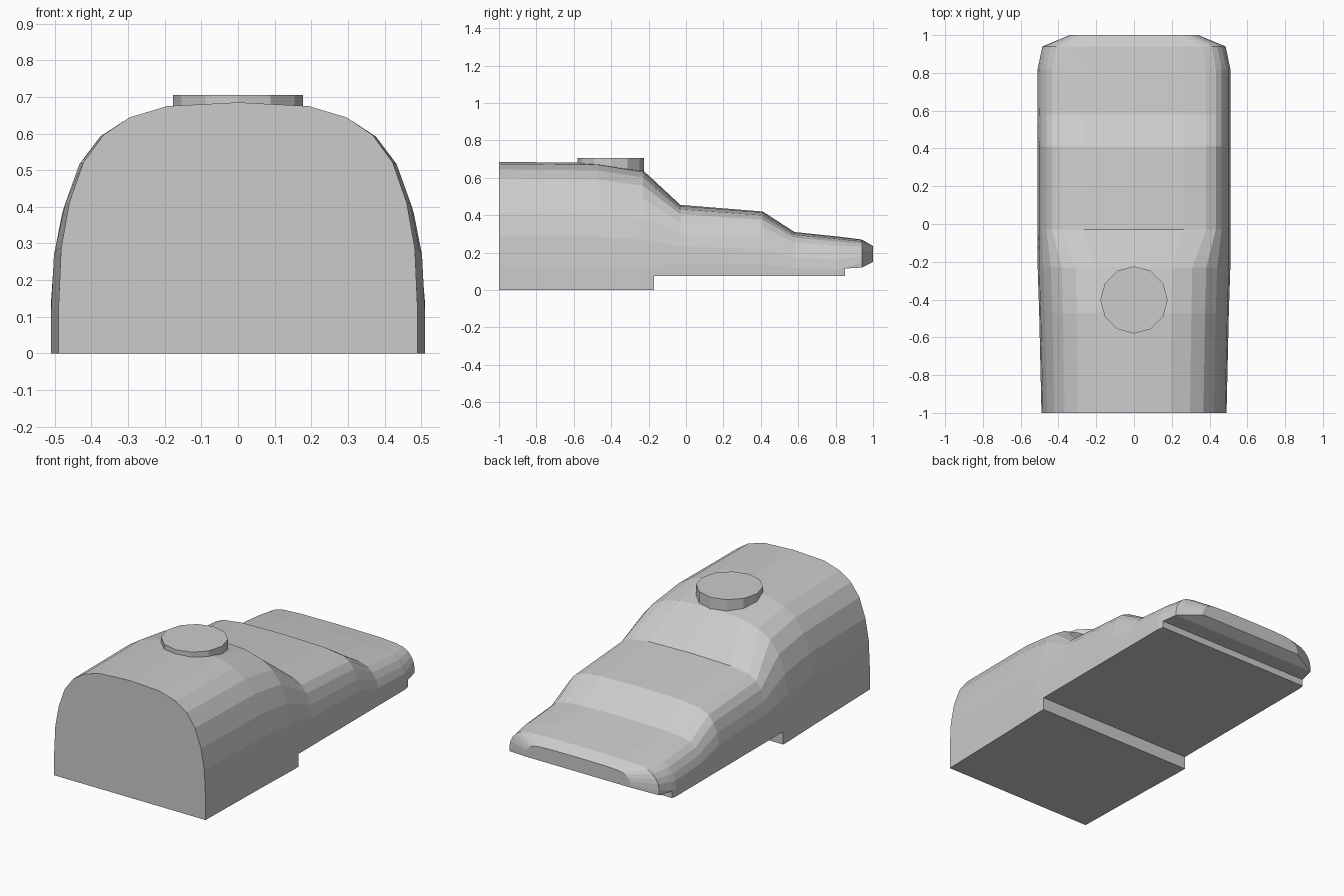
import bpy, bmesh, math

if "Cube" in bpy.data.objects:
    bpy.data.objects.remove(bpy.data.objects["Cube"])

grey = bpy.data.materials.new("light grey")
grey.diffuse_color = (0.6, 0.6, 0.6, 1)
grey.use_nodes = True
grey.node_tree.nodes["Principled BSDF"].inputs["Base Color"].default_value = grey.diffuse_color


def add_object(name, bm):
    bmesh.ops.recalc_face_normals(bm, faces=bm.faces)
    mesh = bpy.data.meshes.new(name)
    bm.to_mesh(mesh)
    bm.free()
    mesh.materials.append(grey)
    obj = bpy.data.objects.new(name, mesh)
    bpy.context.collection.objects.link(obj)
    return obj


# Half cross-section, bottom corner to crown, as fractions of width and height
ROUND_X = [1, 1, 0.985, 0.94, 0.862, 0.75, 0.605, 0.395, 0]   # arched front
FLAT_X = [1, 1, 0.985, 0.955, 0.91, 0.85, 0.75, 0.52, 0]      # flatter rear
RISE = [0, 0.18, 0.42, 0.6, 0.76, 0.87, 0.94, 0.985, 1]

# Stations along the body: y, half width, top, profile base, floor, flatness
STATIONS = [
    (-1.00, 0.490, 0.685, 0.00, 0.00, 0),
    (-0.47, 0.502, 0.680, 0.00, 0.00, 0),
    (-0.23, 0.510, 0.640, 0.00, 0.00, 0),
    (-0.17, 0.510, 0.585, 0.022, 0.00, 0.3),
    (-0.17, 0.510, 0.585, 0.022, 0.075, 0.3),   # underside step
    (-0.03, 0.510, 0.455, 0.075, 0.075, 1),
    (0.41, 0.510, 0.420, 0.075, 0.075, 1),
    (0.58, 0.510, 0.310, 0.075, 0.075, 1),
    (0.82, 0.510, 0.285, 0.075, 0.075, 1),
    (0.85, 0.504, 0.281, 0.086, 0.075, 1),
    (0.85, 0.504, 0.281, 0.086, 0.115, 1),      # second underside step
    (0.94, 0.485, 0.270, 0.120, 0.120, 1),
    (1.00, 0.340, 0.235, 0.150, 0.150, 1),
]

# Body: lofted rings closed with flat ends
bm = bmesh.new()
rings = []
for y, w, top, base, floor, k in STATIONS:
    half = []
    for i, (a, b, t) in enumerate(zip(ROUND_X, FLAT_X, RISE)):
        z = floor if i == 0 else base + (top - base) * t
        half.append((w * (a + (b - a) * k), z))
    outline = half + [(-x, z) for x, z in reversed(half[:-1])]
    rings.append([bm.verts.new((x, y, z)) for x, z in outline])
n = len(rings[0])
for r, s in zip(rings, rings[1:]):
    for i in range(n):
        j = (i + 1) % n
        bm.faces.new((r[i], r[j], s[j], s[i]))
bm.faces.new(rings[0])
bm.faces.new(rings[-1])
bmesh.ops.remove_doubles(bm, verts=bm.verts, dist=0.0005)
add_object("body_shell", bm)

# Round cap on the crown
bm = bmesh.new()
bmesh.ops.create_cone(bm, cap_ends=True, segments=12, radius1=0.178,
                      radius2=0.178, depth=0.105)
cap = add_object("roof_cap", bm)
cap.location = (0, -0.402, 0.6525)
